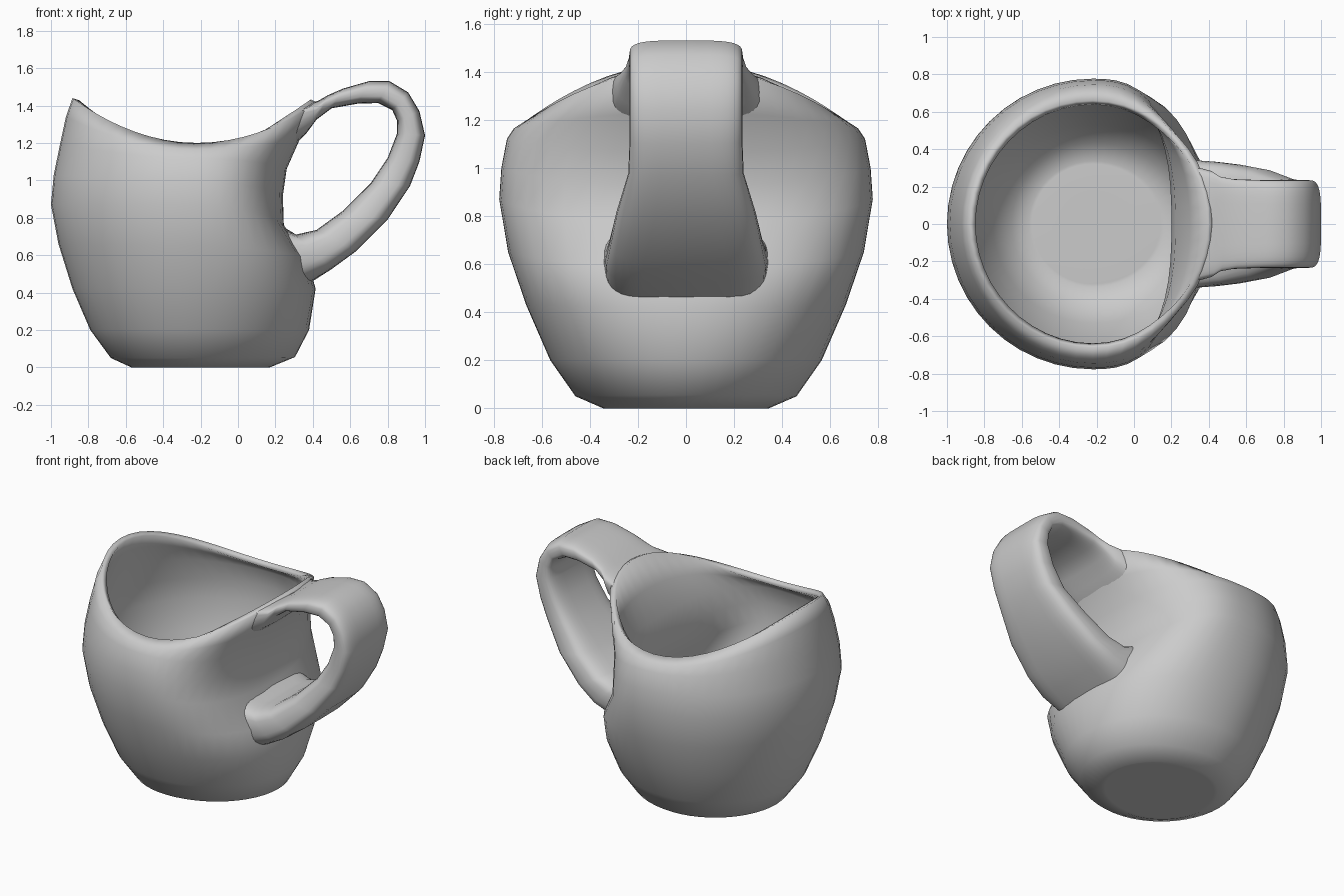
import bpy, bmesh, math
from mathutils import Vector
from mathutils.bvhtree import BVHTree

if "Cube" in bpy.data.objects:
    bpy.data.objects.remove(bpy.data.objects["Cube"])

SEG = 48
CX = -0.22

# Matching body profiles, bottom to rim: side (y, z), spout side (x, z), handle side (x, z)
side = [(.345, 0), (.46, .05), (.565, .2), (.665, .43), (.74, .65), (.777, .87),
        (.768, 1.0), (.745, 1.12), (.715, 1.165), (.66, 1.2)]
spout = [(-.57, 0), (-.68, .05), (-.79, .2), (-.885, .42), (-.96, .66), (-1.0, .87),
         (-.985, 1.03), (-.95, 1.2), (-.92, 1.34), (-.885, 1.44)]
grip = [(.17, 0), (.305, .055), (.38, .2), (.415, .42), (.37, .58), (.245, .76),
        (.24, .92), (.26, 1.06), (.335, 1.23), (.425, 1.415)]
# Squareness of the handle-side half of each ring (2 = ellipse)
square = [2, 2, 2.1, 2.3, 2.5, 2.6, 2.6, 2.5, 2.25, 2]


def ring(k, scale=1.0):
    pts = []
    for i in range(SEG):
        t = 2 * math.pi * i / SEG
        c, s = math.cos(t), math.sin(t)
        right = c > 0
        n = square[k] if right else 2
        r = (abs(c) ** n + abs(s) ** n) ** (-1 / n)
        ex, ez = grip[k] if right else spout[k]
        x = CX + abs(ex - CX) * c * r * scale
        z = side[k][1] + (ez - side[k][1]) * c * c
        pts.append((x, side[k][0] * s * r * scale, z))
    return pts


def loft(rings):
    n = len(rings[0])
    verts = [p for r in rings for p in r]
    faces = [(k * n + i, k * n + (i + 1) % n, (k + 1) * n + (i + 1) % n, (k + 1) * n + i)
             for k in range(len(rings) - 1) for i in range(n)]
    return verts, faces


def make(name, verts, faces):
    me = bpy.data.meshes.new(name)
    me.from_pydata(verts, [], faces)
    me.update()
    for p in me.polygons:
        p.use_smooth = True
    ob = bpy.data.objects.new(name, me)
    bpy.context.collection.objects.link(ob)
    return ob


# Jug body: lofted shell with a saddle-shaped rim and an indented grip side
verts, faces = loft([ring(0, .5), ring(0, .93)] + [ring(k) for k in range(len(side))])
faces.append(tuple(reversed(range(SEG))))
body = make("jug_body", verts, faces)
sol = body.modifiers.new("wall", 'SOLIDIFY')
sol.thickness = 0.04
sol.offset = -1

# Handle: (outer x, z, inner x, z, half width) from the rim round to the lower wall
path = [(.41, 1.41, .32, 1.17, .33), (.44, 1.432, .365, 1.25, .285),
        (.48, 1.455, .42, 1.325, .255),
        (.56, 1.49, .50, 1.385, .24), (.70, 1.53, .64, 1.41, .235),
        (.81, 1.53, .75, 1.413, .235), (.91, 1.47, .825, 1.375, .235),
        (.97, 1.37, .85, 1.32, .235), (1.0, 1.24, .85, 1.25, .235),
        (.97, 1.10, .80, 1.12, .235), (.92, .97, .71, .985, .24),
        (.80, .79, .565, .84, .29), (.63, .62, .42, .735, .32),
        (.50, .525, .31, .71, .335), (.41, .46, .24, .76, .345)]
N = 32


def section(ox, oz, ix, iz, w):
    pts = []
    e = .5 if w < .3 or oz > 1 else .38
    for i in range(N):
        t = 2 * math.pi * i / N
        c, s = math.cos(t), math.sin(t)
        a = math.copysign(abs(c) ** .6, c) / 2 + .5
        y = math.copysign(abs(s) ** e, s) * w
        pts.append(Vector((ix + (ox - ix) * a, y, iz + (oz - iz) * a)))
    return pts


sections = [section(*p) for p in path]
# Seat both handle ends inside the thickness of the wall
tree = BVHTree.FromPolygons(verts, faces)
for e in (0, -1):
    snapped = []
    for p in sections[e]:
        loc, nor, _, _ = tree.find_nearest(p)
        snapped.append(loc - nor * .015)
    sections[e] = snapped

handle = make("handle", *loft(sections))
bm = bmesh.new()
bm.from_mesh(handle.data)
bmesh.ops.recalc_face_normals(bm, faces=bm.faces)
top = max(bm.faces, key=lambda f: f.calc_center_median().z)
if top.normal.z < 0:
    bmesh.ops.reverse_faces(bm, faces=bm.faces)
bm.to_mesh(handle.data)
bm.free()
